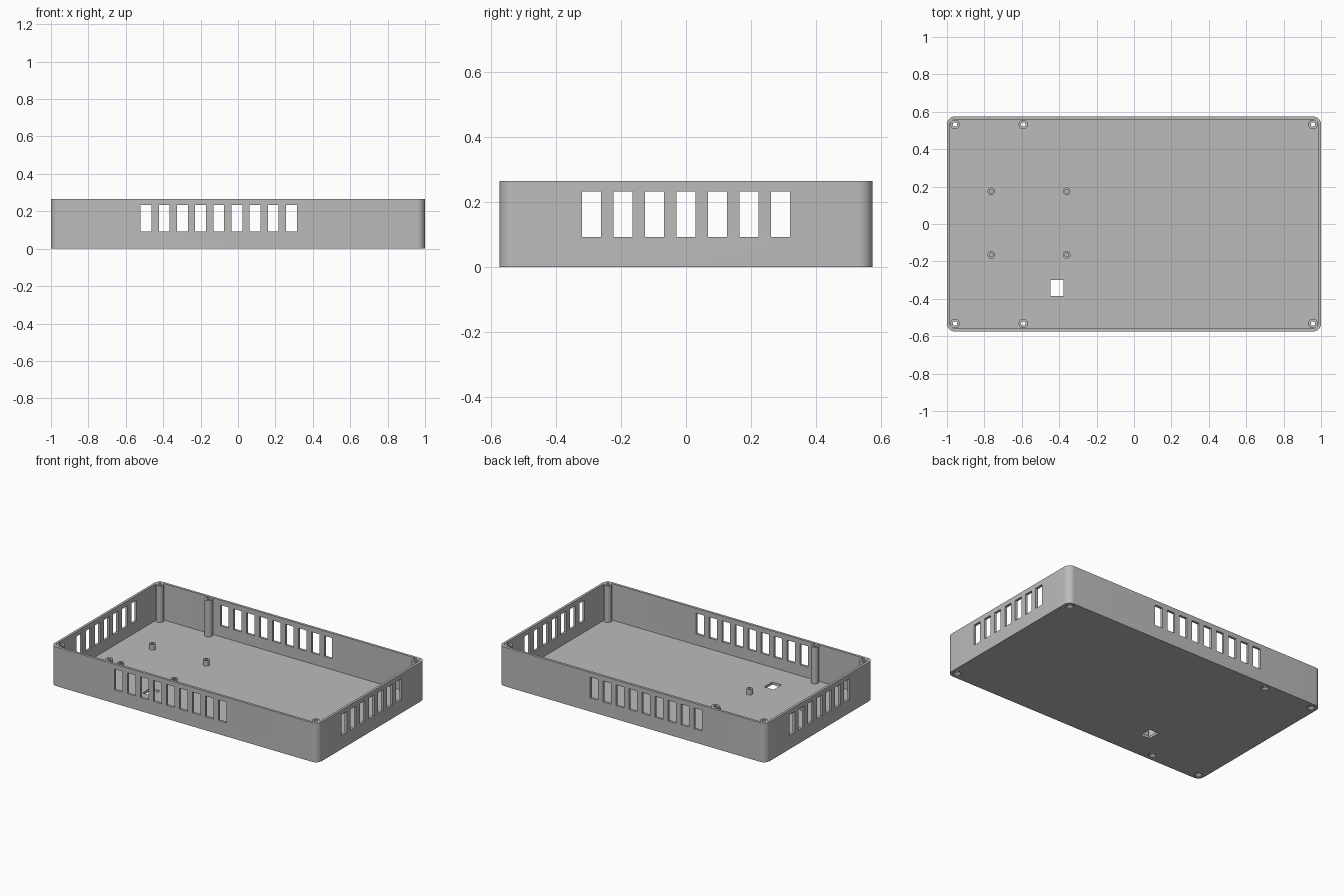
import bpy
import bmesh
from math import cos, sin, pi, radians

HALF_X, HALF_Y, HEIGHT = 1.0, 0.575, 0.265
WALL, FLOOR, CORNER = 0.017, 0.018, 0.043
SCREW_R, BOSS_R = 0.012, 0.025

cube = bpy.data.objects.get("Cube")
if cube:
    bpy.data.objects.remove(cube, do_unlink=True)

# Single plastic colour
grey = bpy.data.materials.new("grey plastic")
grey.use_nodes = True
colour = (0.5, 0.5, 0.5, 1)
grey.diffuse_color = colour
grey.node_tree.nodes["Principled BSDF"].inputs["Base Color"].default_value = colour


def make_object(name, bm):
    bmesh.ops.recalc_face_normals(bm, faces=bm.faces)
    mesh = bpy.data.meshes.new(name)
    bm.to_mesh(mesh)
    bm.free()
    mesh.materials.append(grey)
    obj = bpy.data.objects.new(name, mesh)
    bpy.context.collection.objects.link(obj)
    return obj


def rounded_block(name, hx, hy, radius, z0, z1, steps=10):
    """Upright block with rounded vertical corners."""
    bm = bmesh.new()
    verts = []
    for i, (sx, sy) in enumerate([(1, 1), (-1, 1), (-1, -1), (1, -1)]):
        for k in range(steps + 1):
            a = (i + k / steps) * pi / 2
            verts.append(bm.verts.new((sx * (hx - radius) + radius * cos(a),
                                       sy * (hy - radius) + radius * sin(a), z0)))
    base = bm.faces.new(verts)
    top = bmesh.ops.extrude_face_region(bm, geom=[base])["geom"]
    for v in top:
        if isinstance(v, bmesh.types.BMVert):
            v.co.z = z1
    return make_object(name, bm)


def boxes(name, items):
    """One mesh of separate boxes, each given as (centre, size)."""
    bm = bmesh.new()
    for centre, size in items:
        new = bmesh.ops.create_cube(bm, size=1)["verts"]
        bmesh.ops.scale(bm, vec=size, verts=new)
        bmesh.ops.translate(bm, vec=centre, verts=new)
    return make_object(name, bm)


def lathe(name, profile, places, steps=32):
    """Turn a closed (radius, z) profile at each place; radius 0 makes a pole."""
    bm = bmesh.new()
    for px, py in places:
        rings = []
        for r, z in profile:
            count = steps if r else 1
            rings.append([bm.verts.new((px + r * cos(2 * pi * k / steps),
                                        py + r * sin(2 * pi * k / steps), z))
                          for k in range(count)])
        for a, b in zip(rings, rings[1:] + rings[:1]):
            if len(a) == 1 and len(b) == 1:
                continue
            for k in range(steps):
                j = (k + 1) % steps
                quad = [a[k % len(a)], a[j % len(a)], b[j % len(b)], b[k % len(b)]]
                bm.faces.new(list(dict.fromkeys(quad)))
    return make_object(name, bm)


def cut(target, cutter):
    """Subtract the cutter, bake the result and discard the cutter."""
    mod = target.modifiers.new("cut", 'BOOLEAN')
    mod.operation = 'DIFFERENCE'
    mod.solver = 'EXACT'
    mod.object = cutter
    bpy.context.view_layer.update()
    graph = bpy.context.evaluated_depsgraph_get()
    baked = bpy.data.meshes.new_from_object(target.evaluated_get(graph))
    target.modifiers.clear()
    target.data = baked
    bpy.data.objects.remove(cutter, do_unlink=True)


boss_x, boss_y = HALF_X - CORNER, HALF_Y - CORNER
bosses = [(x, s * boss_y) for x in (-boss_x, -0.592, boss_x) for s in (-1, 1)]
mounts = [(x, y) for x in (-0.763, -0.36) for y in (-0.165, 0.175)]

# Open tray
tray = rounded_block("tray", HALF_X, HALF_Y, CORNER, 0, HEIGHT)
cut(tray, rounded_block("cavity", HALF_X - WALL, HALF_Y - WALL, CORNER - WALL,
                        FLOOR, HEIGHT + 0.1))

# Ventilation slots through opposite walls
slot_z, slot_h, slot_w, pitch = 0.162, 0.141, 0.058, 0.0972
cut(tray, boxes("long_wall_slots",
                [((-0.103 + pitch * i, 0, slot_z), (slot_w, 1.4, slot_h))
                 for i in range(-4, 5)]))
cut(tray, boxes("short_wall_slots",
                [((0, pitch * i, slot_z), (2.4, slot_w, slot_h))
                 for i in range(-3, 4)]))

# Rectangular opening and countersunk screw holes in the floor
cut(tray, boxes("floor_opening", [((-0.411, -0.342, 0), (0.07, 0.086, 0.1))]))
cut(tray, lathe("screw_holes", [(0, -0.01), (0.025, -0.01), (0.025, 0.004),
                                (SCREW_R, 0.015), (SCREW_R, 0.05), (0, 0.05)], bosses))

# Hollow screw pillars, reaching the rim
pillars = lathe("screw_pillars", [(SCREW_R, 0.016), (BOSS_R, 0.016),
                                  (BOSS_R, HEIGHT), (SCREW_R, HEIGHT)], bosses)

# Short board standoffs with blind holes
standoffs = lathe("board_standoffs", [(0, 0.012), (0.02, 0.012), (0.02, 0.055),
                                      (0.01, 0.055), (0.01, FLOOR + 0.002),
                                      (0, FLOOR + 0.002)], mounts)

# Smooth rounded surfaces, keep hard edges
bpy.ops.object.select_all(action='DESELECT')
for obj in (tray, pillars, standoffs):
    obj.select_set(True)
bpy.context.view_layer.objects.active = tray
bpy.ops.object.shade_smooth_by_angle(angle=radians(30))
